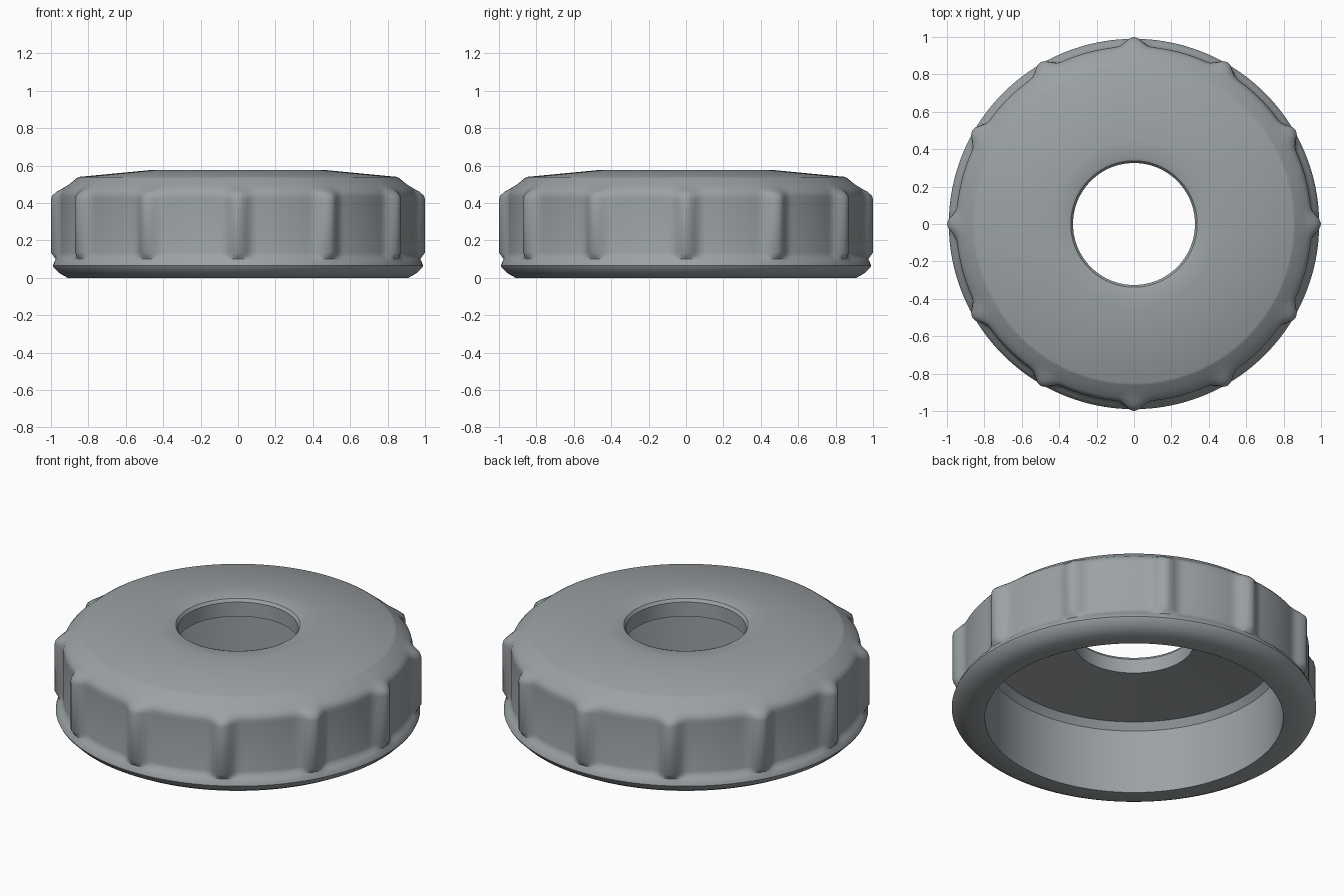
import bpy, bmesh, math

# Remove the default cube only
cube = bpy.data.objects.get("Cube")
if cube:
    bpy.data.objects.remove(cube, do_unlink=True)

SEGMENTS = 240
RIBS = 12
RIB_HALF_WIDTH = 5.5   # degrees

# Closed cross-section: radius, extra radius at a grip rib, height
PROFILE = [
    # bottom rim and rounded flange
    (0.81, 0, 0), (0.91, 0, 0), (0.955, 0, 0.025), (0.985, 0, 0.055),
    (0.99, 0, 0.065), (0.982, 0, 0.085), (0.97, 0.005, 0.1),
    # grip wall
    (0.955, 0.03, 0.115), (0.95, 0.05, 0.135), (0.95, 0.05, 0.42),
    (0.95, 0.044, 0.44), (0.945, 0.025, 0.46), (0.93, 0.008, 0.478),
    # shoulder and shallow cone
    (0.905, 0, 0.498), (0.862, 0, 0.533), (0.85, 0, 0.54), (0.45, 0, 0.578),
    # centre hole
    (0.355, 0, 0.578), (0.338, 0, 0.572), (0.326, 0, 0.555), (0.326, 0, 0.47),
    # cavity ceiling and chamfer
    (0.78, 0, 0.425), (0.81, 0, 0.385),
]


def rib_weight(degrees):
    """Rounded bump centred on every rib direction."""
    step = 360 / RIBS
    offset = abs((degrees + step / 2) % step - step / 2)
    if offset >= RIB_HALF_WIDTH:
        return 0
    return 0.5 + 0.5 * math.cos(math.pi * offset / RIB_HALF_WIDTH)


def ring_point(bm, degrees, radius, rib, height):
    r = radius + rib * rib_weight(degrees)
    a = math.radians(degrees)
    return bm.verts.new((r * math.cos(a), r * math.sin(a), height))


# Sweep the cross-section around the axis
bm = bmesh.new()
columns = [[ring_point(bm, 360 * i / SEGMENTS, *p) for p in PROFILE]
           for i in range(SEGMENTS)]
count = len(PROFILE)
for i, here in enumerate(columns):
    there = columns[(i + 1) % SEGMENTS]
    for j in range(count):
        k = (j + 1) % count
        bm.faces.new((here[j], there[j], there[k], here[k]))
bmesh.ops.recalc_face_normals(bm, faces=bm.faces)
mesh = bpy.data.meshes.new("ribbed_ring_cap")
bm.to_mesh(mesh)
bm.free()

cap = bpy.data.objects.new("ribbed_ring_cap", mesh)
bpy.context.collection.objects.link(cap)

# Grey plastic
grey = bpy.data.materials.new("grey_plastic")
grey.use_nodes = True
colour = (0.33, 0.36, 0.375, 1)
grey.diffuse_color = colour
grey.node_tree.nodes["Principled BSDF"].inputs["Base Color"].default_value = colour
mesh.materials.append(grey)

# Smooth shading with crisp edges
bpy.ops.object.select_all(action='DESELECT')
cap.select_set(True)
bpy.context.view_layer.objects.active = cap
bpy.ops.object.shade_smooth_by_angle(angle=math.radians(35))
